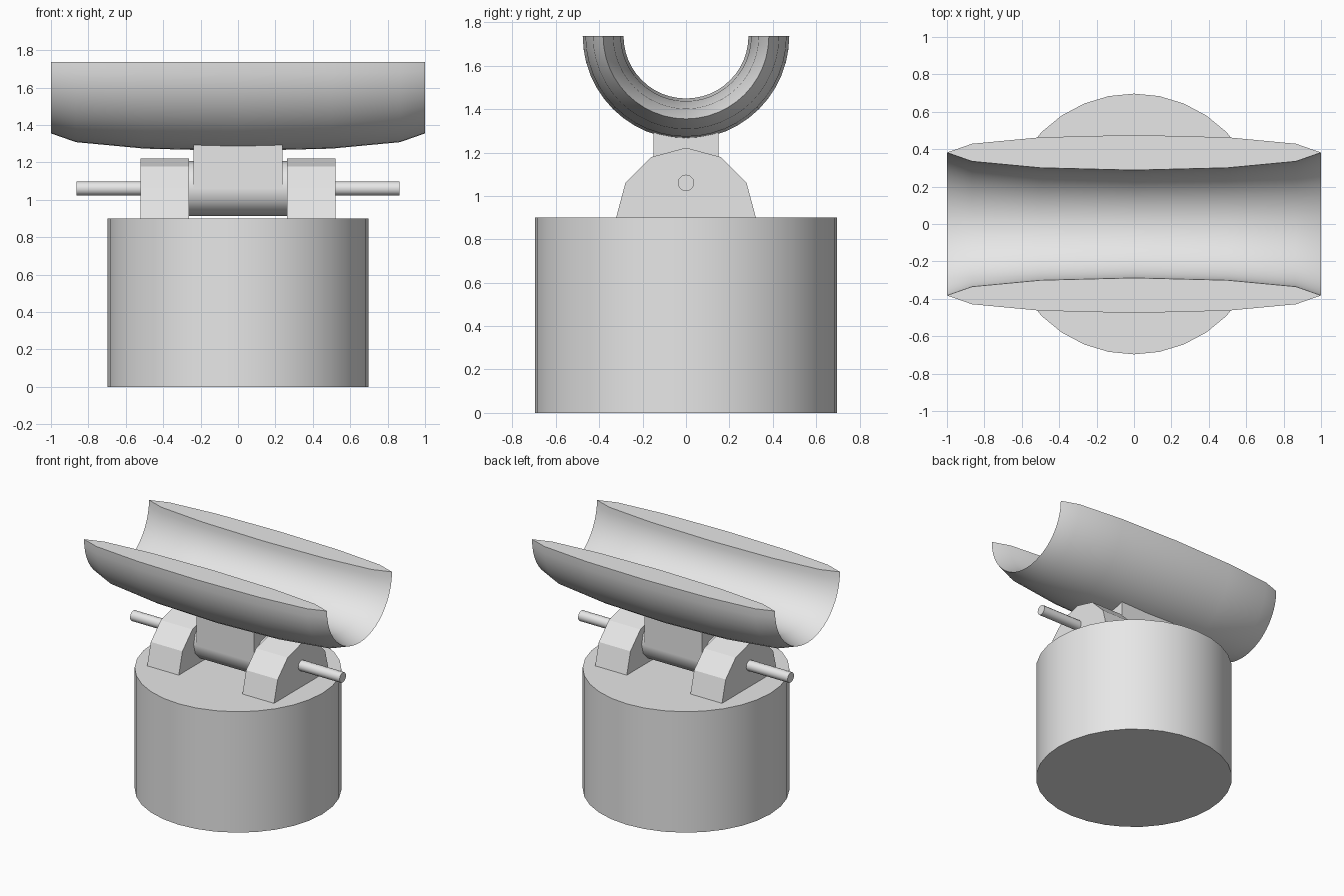
import bpy, bmesh
from math import pi, cos, sin, radians
from mathutils import Matrix

if "Cube" in bpy.data.objects:
    bpy.data.objects.remove(bpy.data.objects["Cube"], do_unlink=True)

grey = bpy.data.materials.new("plain_grey")
grey.use_nodes = True
grey.diffuse_color = (0.8, 0.8, 0.8, 1)
grey.node_tree.nodes["Principled BSDF"].inputs["Base Color"].default_value = (0.8, 0.8, 0.8, 1)


def finish(bm, name, smooth_angle=None):
    """Turn a bmesh into a shaded, coloured object."""
    bmesh.ops.recalc_face_normals(bm, faces=bm.faces)
    mesh = bpy.data.meshes.new(name)
    bm.to_mesh(mesh)
    bm.free()
    mesh.materials.append(grey)
    obj = bpy.data.objects.new(name, mesh)
    bpy.context.collection.objects.link(obj)
    if smooth_angle:
        bpy.ops.object.select_all(action='DESELECT')
        obj.select_set(True)
        bpy.context.view_layer.objects.active = obj
        bpy.ops.object.shade_smooth_by_angle(angle=radians(smooth_angle))
    return obj


def cylinder(name, radius, length, z, sides, along_x=False):
    bm = bmesh.new()
    matrix = Matrix.Translation((0, 0, z))
    if along_x:
        matrix = matrix @ Matrix.Rotation(pi / 2, 4, 'Y')
    bmesh.ops.create_cone(bm, cap_ends=True, segments=sides, radius1=radius,
                          radius2=radius, depth=length, matrix=matrix)
    return finish(bm, name, 40)


def bracket(name, x0, x1, radius, z):
    """Half of a twelve-sided prism standing on the base."""
    bm = bmesh.new()
    arc = [bm.verts.new((x0, radius * cos(k * pi / 6), z + radius * sin(k * pi / 6)))
           for k in range(7)]
    face = bm.faces.new(arc)
    result = bmesh.ops.extrude_face_region(bm, geom=[face], use_keep_orig=True)
    moved = [v for v in result["geom"] if isinstance(v, bmesh.types.BMVert)]
    bmesh.ops.translate(bm, verts=moved, vec=(x1 - x0, 0, 0))
    return finish(bm, name)


BASE_TOP = 0.9
PIN_Z = 1.06
TROUGH_Z = 1.737

# Round base
cylinder("base", 0.697, BASE_TOP, BASE_TOP / 2, 32)

# Hinge: two brackets, a pin and a barrel between them
bracket("left_bracket", 0.262, 0.522, 0.322, BASE_TOP)
bracket("right_bracket", -0.522, -0.262, 0.322, BASE_TOP)
cylinder("hinge_pin", 0.038, 1.725, PIN_Z, 12, along_x=True)
cylinder("hinge_barrel", 0.148, 0.53, PIN_Z, 12, along_x=True)

# Block joining the barrel to the trough
bm = bmesh.new()
bmesh.ops.create_cube(bm, size=1, matrix=Matrix.Translation((0, 0, 1.19))
                      @ Matrix.Diagonal((0.475, 0.3, 0.26, 1)))
finish(bm, "neck_block")

# Trough: a flat lens-shaped section swept through half a turn
bm = bmesh.new()
ring = [bm.verts.new((cos(k * pi / 6), 0.382 + 0.094 * sin(k * pi / 6), TROUGH_Z))
        for k in range(12)]
edges = [bm.edges.new((ring[k - 1], ring[k])) for k in range(12)]
bmesh.ops.spin(bm, geom=ring + edges, cent=(0, 0, TROUGH_Z), axis=(1, 0, 0),
               angle=-pi, steps=24, use_duplicate=False)
bmesh.ops.holes_fill(bm, edges=[e for e in bm.edges if e.is_boundary], sides=0)
finish(bm, "trough", 35)
